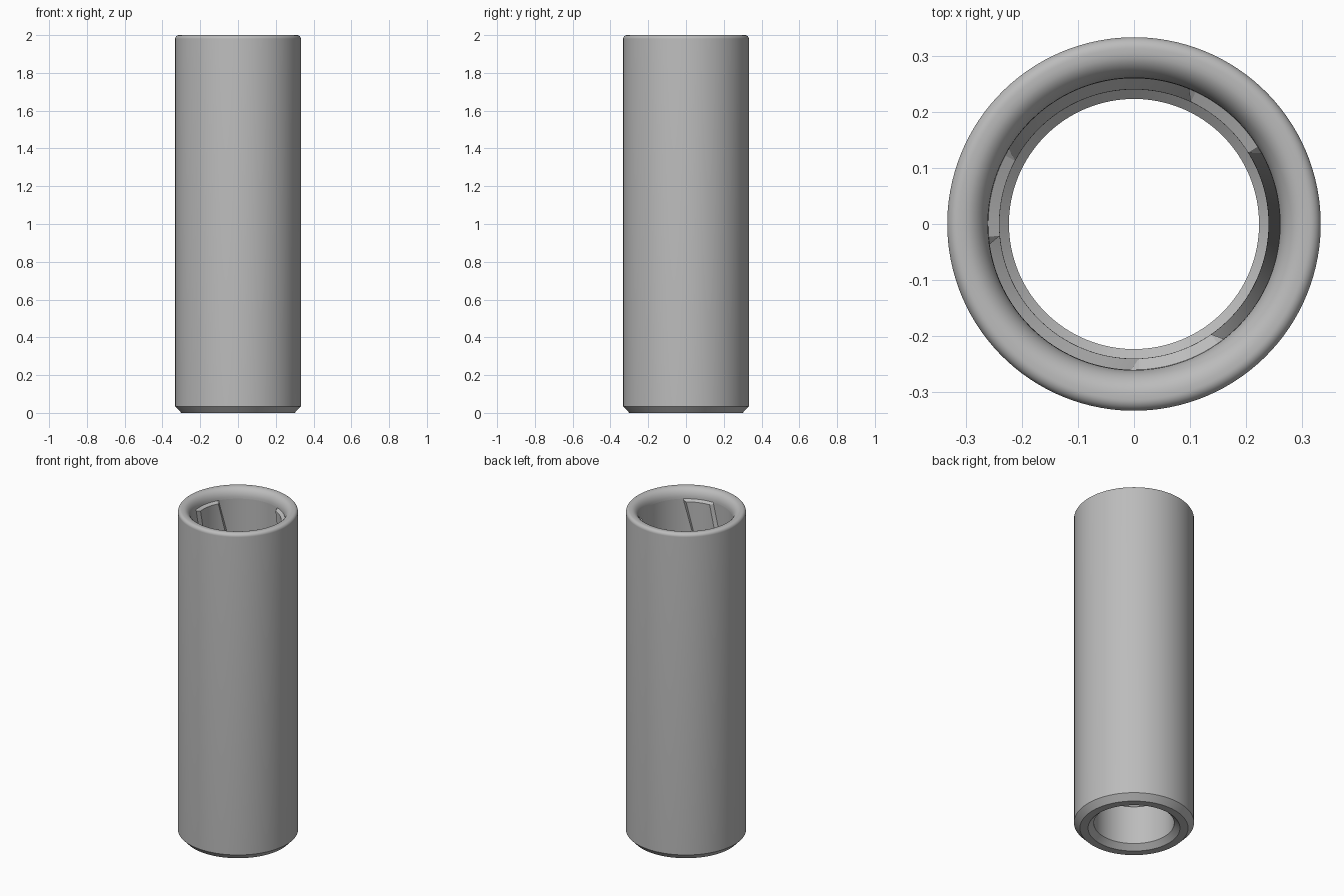
import bpy, bmesh, math

cube = bpy.data.objects.get("Cube")
if cube:
    bpy.data.objects.remove(cube, do_unlink=True)

grey = bpy.data.materials.new("plain_grey")
grey.use_nodes = True
colour = (0.5, 0.5, 0.5, 1)
grey.diffuse_color = colour
grey.node_tree.nodes["Principled BSDF"].inputs["Base Color"].default_value = colour

COLUMNS = 120
PERIOD = COLUMNS // 3   # three helical lands
LAND = 12               # columns across one land
START = math.radians(32)
TWIST = math.radians(90)
BORE, LAND_R, LIP_R = 0.26, 0.24, 0.223
OUTER = 0.333
BORE_TOP, LAND_TOP, LAND_END, LIP_TOP = 1.94, 1.93, 0.30, 0.28


def skin(name, rows):
    """Join rows of points, each a closed ring, into one smooth surface."""
    bm = bmesh.new()
    rings = [[bm.verts.new(p) for p in row] for row in rows]
    for a, b in zip(rings, rings[1:]):
        for i in range(COLUMNS):
            j = (i + 1) % COLUMNS
            bm.faces.new((a[i], a[j], b[j], b[i]))
    mesh = bpy.data.meshes.new(name)
    bm.to_mesh(mesh)
    bm.free()
    mesh.materials.append(grey)
    obj = bpy.data.objects.new(name, mesh)
    bpy.context.collection.objects.link(obj)
    bpy.ops.object.select_all(action="DESELECT")
    obj.select_set(True)
    bpy.context.view_layer.objects.active = obj
    bpy.ops.object.shade_smooth_by_angle(angle=math.radians(30))
    return obj


def ring(radius_of, z, turn=0.0):
    points = []
    for i in range(COLUMNS):
        a = START + turn + math.tau * i / COLUMNS
        r = radius_of(i)
        points.append((r * math.cos(a), r * math.sin(a), z))
    return points


def fillet(cx, cz, rx, rz, a0, a1, steps=8):
    angles = [math.radians(a0 + (a1 - a0) * k / steps) for k in range(steps + 1)]
    return [(cx + rx * math.cos(a), cz + rz * math.sin(a)) for a in angles]


# Outer body: bottom lip, chamfered foot, side wall and rounded rim
profile = [(LAND_R, LIP_TOP), (LIP_R, LIP_TOP - 0.015), (LIP_R, 0.03),
           (0.255, 0), (0.30, 0), (OUTER, 0.035)]
profile += fillet(OUTER - 0.02, 1.98, 0.02, 0.02, 0, 90)
profile += fillet(BORE + 0.045, BORE_TOP, 0.045, 2 - BORE_TOP, 90, 180)
skin("tube_body", [ring(lambda i, r=r: r, z) for r, z in profile])


# Inner wall: wide grooves between three twisted lands
def rifled(i):
    return LAND_R if i % PERIOD < LAND else BORE


STEPS = 48
rows = [ring(lambda i: LAND_R, LIP_TOP, -TWIST)]
for k in range(STEPS + 1):
    t = k / STEPS
    rows.append(ring(rifled, LAND_END + (LAND_TOP - LAND_END) * t, -TWIST * (1 - t)))
rows.append(ring(lambda i: BORE, BORE_TOP))
skin("rifled_bore", rows)
